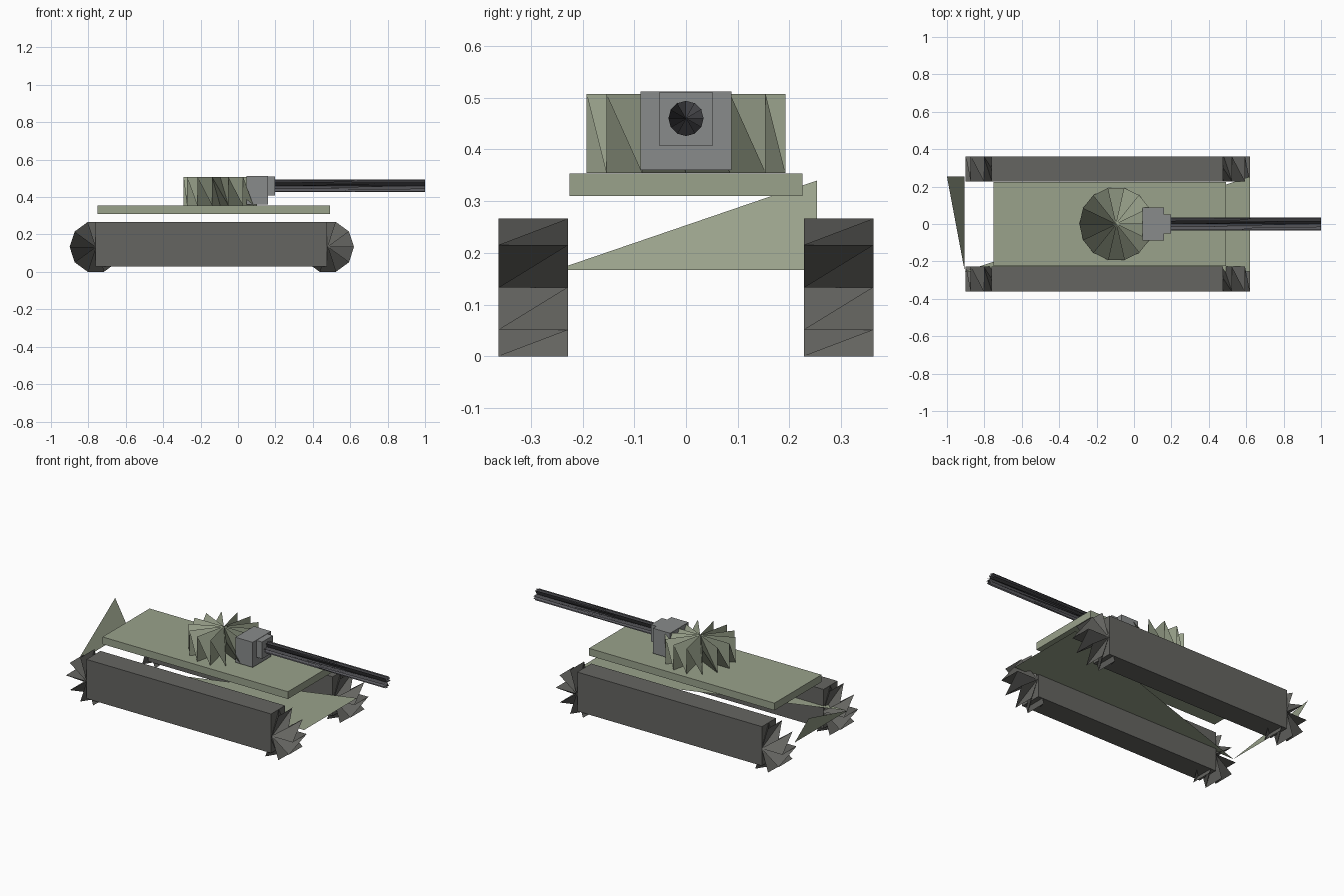
import bpy
from math import sin, cos, tau
from mathutils import Vector

if "Cube" in bpy.data.objects:
    bpy.data.objects.remove(bpy.data.objects["Cube"])


def material(name, rgb):
    m = bpy.data.materials.new(name)
    m.diffuse_color = (*rgb, 1)
    m.use_nodes = True
    m.node_tree.nodes["Principled BSDF"].inputs["Base Color"].default_value = m.diffuse_color
    return m


GREEN = material("pale_green", (0.32, 0.36, 0.26))
STEEL = material("steel_grey", (0.25, 0.26, 0.26))
TRACK = material("track_grey", (0.13, 0.13, 0.12))
GUN = material("gun_grey", (0.09, 0.09, 0.1))


def mesh(name, verts, faces, mat):
    me = bpy.data.meshes.new(name)
    me.from_pydata([tuple(v) for v in verts], [], faces)
    me.materials.append(mat)
    ob = bpy.data.objects.new(name, me)
    bpy.context.collection.objects.link(ob)
    return ob


def box(name, lo, hi, mat):
    bpy.ops.mesh.primitive_cube_add(size=1)
    ob = bpy.context.object
    ob.name = name
    lo, hi = Vector(lo), Vector(hi)
    for v in ob.data.vertices:
        v.co = [(lo[k] + hi[k]) / 2 + v.co[k] * (hi[k] - lo[k]) for k in range(3)]
    ob.data.materials.append(mat)
    return ob


def bladed_drum(name, start, end, u, w, r, n, mat):
    """Drum of twisted blades: both end centres fan over a zigzag rim."""
    start, end, u, w = map(Vector, (start, end, u, w))
    verts = [start, end]
    for i in range(n):
        a = tau * i / n
        rim = (u * cos(a) + w * sin(a)) * r
        verts += [start + rim, end + rim]
    faces = [(c, 2 + k, 2 + (k + 1) % (2 * n)) for c in (0, 1) for k in range(2 * n)]
    return mesh(name, verts, faces, mat)


X, Y, Z = (1, 0, 0), (0, 1, 0), (0, 0, 1)

# Track runs with a bladed wheel at each end
for side, y0, y1 in (("right", -0.362, -0.228), ("left", 0.228, 0.362)):
    box(f"track_{side}", (-0.762, y0, 0.03), (0.475, y1, 0.267), TRACK)
    for end, cx in (("rear", -0.76), ("front", 0.48)):
        bladed_drum(f"wheel_{end}_{side}", (cx, y1, 0.1335), (cx, y0, 0.1335),
                    X, Z, 0.14, 10, TRACK)

# Open lower hull: triangular belly plate and sloping tail plate
mesh("lower_hull",
     [(-1, 0.253, 0.34), (-0.905, 0.253, 0.167), (-0.905, -0.253, 0.167),
      (0.62, -0.253, 0.167), (0.62, 0.253, 0.167)],
     [(0, 1, 2), (2, 3, 4)], GREEN)

# Deck
box("deck", (-0.75, -0.225, 0.31), (0.492, 0.225, 0.354), GREEN)

# Turret
bladed_drum("turret", (-0.095, 0, 0.355), (-0.095, 0, 0.507), X, Y, 0.197, 14, GREEN)

# Gun mount, collar and barrel
box("gun_mount", (0.045, -0.088, 0.36), (0.16, 0.088, 0.512), STEEL)
box("gun_collar", (0.16, -0.052, 0.408), (0.198, 0.052, 0.51), STEEL)
bladed_drum("gun_barrel", (0.198, 0, 0.46), (1.0, 0, 0.46), Y, Z, 0.034, 12, GUN)
